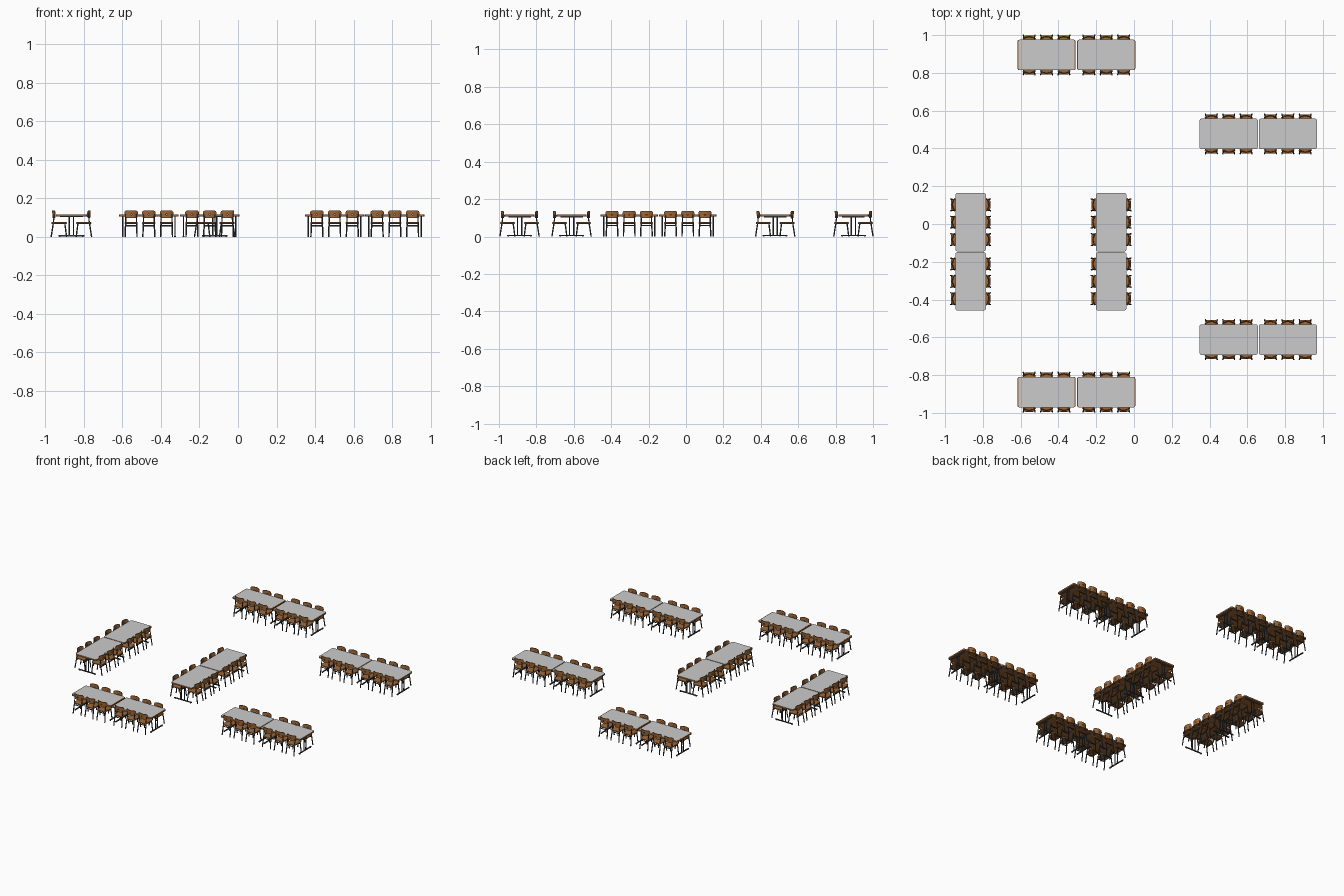
import bpy, bmesh, math
from mathutils import Vector, Matrix

if "Cube" in bpy.data.objects:
    bpy.data.objects.remove(bpy.data.objects["Cube"])


def material(name, rgb):
    m = bpy.data.materials.new(name)
    m.diffuse_color = (*rgb, 1)
    m.use_nodes = True
    m.node_tree.nodes["Principled BSDF"].inputs["Base Color"].default_value = m.diffuse_color
    return m


WOOD = material("warm wood", (0.35, 0.14, 0.04))
GREY = material("grey laminate", (0.60, 0.60, 0.60))
BLACK = material("dark steel", (0.055, 0.06, 0.066))


def finish(bm, name, mat, smooth=True):
    bmesh.ops.recalc_face_normals(bm, faces=bm.faces)
    me = bpy.data.meshes.new(name)
    bm.to_mesh(me)
    bm.free()
    me.materials.append(mat)
    if smooth:
        me.shade_smooth()
        me.set_sharp_from_angle(angle=math.radians(50))
    return me


def tube(bm, a, b, r, n=8):
    a, b = Vector(a), Vector(b)
    d = b - a
    rot = d.to_track_quat('Z', 'Y').to_matrix().to_4x4()
    bmesh.ops.create_cone(bm, cap_ends=True, segments=n, radius1=r, radius2=r, depth=d.length,
                          matrix=Matrix.Translation((a + b) / 2) @ rot)


def box(bm, c, s):
    bmesh.ops.create_cube(bm, size=1, matrix=Matrix.Translation(c) @ Matrix.Diagonal((*s, 1)))


def rounded_slab(bm, w, d, r, z0, z1, seg=5, taper=1.0):
    pts = []
    for k, (sx, sy) in enumerate(((1, 1), (-1, 1), (-1, -1), (1, -1))):
        for i in range(seg + 1):
            t = math.pi / 2 * (k + i / seg)
            x, y = sx * (w / 2 - r) + r * math.cos(t), sy * (d / 2 - r) + r * math.sin(t)
            f = 1 + (taper - 1) * (0.5 - y / d)      # narrower towards the rear
            pts.append((x * f, y))
    face = bm.faces.new([bm.verts.new((x, y, z0)) for x, y in pts])
    ext = bmesh.ops.extrude_face_region(bm, geom=[face])
    for v in ext["geom"]:
        if isinstance(v, bmesh.types.BMVert):
            v.co.z = z1


# --- table top: wood slab with a very thin grey laminate sheet
bm = bmesh.new()
rounded_slab(bm, 0.305, 0.161, 0.01, 0.107, 0.117)
top_mesh = finish(bm, "table_top", WOOD, False)
bm = bmesh.new()
rounded_slab(bm, 0.305, 0.161, 0.01, 0.1171, 0.1173)
sheet_mesh = finish(bm, "table_laminate", GREY, False)

# --- table legs: twin posts with foot and head bars at each end
bm = bmesh.new()
for sx in (-1, 1):
    x = sx * 0.136
    box(bm, (x, 0, 0.006), (0.007, 0.134, 0.006))
    box(bm, (x, 0, 0.105), (0.007, 0.120, 0.004))
    for sy in (-1, 1):
        tube(bm, (x, sy * 0.011, 0.007), (x, sy * 0.011, 0.105), 0.0036)
        tube(bm, (x, sy * 0.06, 0), (x, sy * 0.06, 0.005), 0.004)
legs_mesh = finish(bm, "table_legs", BLACK)

# --- chair seat: rounded pad with softened rims
bm = bmesh.new()
rounded_slab(bm, 0.070, 0.080, 0.014, 0.068, 0.0765, taper=0.9)
rims = [e for e in bm.edges if abs(e.verts[0].co.z - e.verts[1].co.z) < 1e-5]
bmesh.ops.bevel(bm, geom=rims, offset=0.0025, segments=2, profile=0.5, affect='EDGES')
seat_mesh = finish(bm, "chair_seat", WOOD)

# --- chair backrest: curved panel with a small grip slot, given thickness
bm = bmesh.new()
N, HW, R = 16, 0.035, 0.007
grid = []
for i in range(N + 1):
    x = -HW + 2 * HW * i / N
    e = max(0, abs(x) - (HW - R))
    cut = R - math.sqrt(max(0, R * R - e * e))
    y = -0.035 + 0.013 * (x / HW) ** 2
    grid.append([bm.verts.new((x, y - 0.06 * (z - 0.118), z))
                 for z in (0.099 + cut, 0.114, 0.119, 0.136 - cut)])
for i in range(N):
    for j in range(3):
        if j == 1 and 7 <= i < 9:
            continue
        bm.faces.new((grid[i][j], grid[i + 1][j], grid[i + 1][j + 1], grid[i][j + 1]))
bmesh.ops.recalc_face_normals(bm, faces=bm.faces)
bmesh.ops.solidify(bm, geom=bm.faces[:], thickness=0.005)
back_mesh = finish(bm, "chair_back", WOOD)

# --- chair frame: splayed legs, uprights and cross rails
bm = bmesh.new()
for s in (-1, 1):
    tube(bm, (s * 0.031, -0.041, 0), (s * 0.028, -0.030, 0.070), 0.0036)
    tube(bm, (s * 0.028, -0.030, 0.066), (s * 0.028, -0.025, 0.118), 0.003)
    tube(bm, (s * 0.031, 0.039, 0), (s * 0.029, 0.030, 0.070), 0.0036)
for y in (-0.031, 0.031):
    tube(bm, (-0.029, y, 0.058), (0.029, y, 0.058), 0.003)
frame_mesh = finish(bm, "chair_frame", BLACK)


def place(me, mat):
    o = bpy.data.objects.new(me.name, me)
    o.matrix_world = mat
    bpy.context.collection.objects.link(o)


# --- six rows of two tables: centre x, centre y, angle, half spacing, laminate length
rows = [(-0.305, 0.895, 0, 0.158, 0.965), (-0.305, -0.890, 0, 0.158, 0.965),
        (0.658, 0.477, 0, 0.1565, 1), (0.658, -0.612, 0, 0.1565, 1),
        (-0.865, -0.147, 90, 0.1565, 1), (-0.121, -0.147, 90, 0.1565, 1)]
for cx, cy, ang, half, length in rows:
    row = Matrix.Translation((cx, cy, 0)) @ Matrix.Rotation(math.radians(ang), 4, 'Z')
    for tx in (-half, half):
        table = row @ Matrix.Translation((tx, 0, 0))
        place(top_mesh, table @ Matrix.Diagonal((1.01, 1, 1, 1)))
        place(sheet_mesh, table @ Matrix.Diagonal((1.01 * length, 1, 1, 1)))
        place(legs_mesh, table)
        # three chairs along both long sides
        for side in (0, math.pi):
            for k in (-1, 0, 1):
                m = table @ Matrix.Rotation(side, 4, 'Z') @ Matrix.Translation((k * 0.092, -0.064, 0))
                for me in (seat_mesh, back_mesh, frame_mesh):
                    place(me, m)
